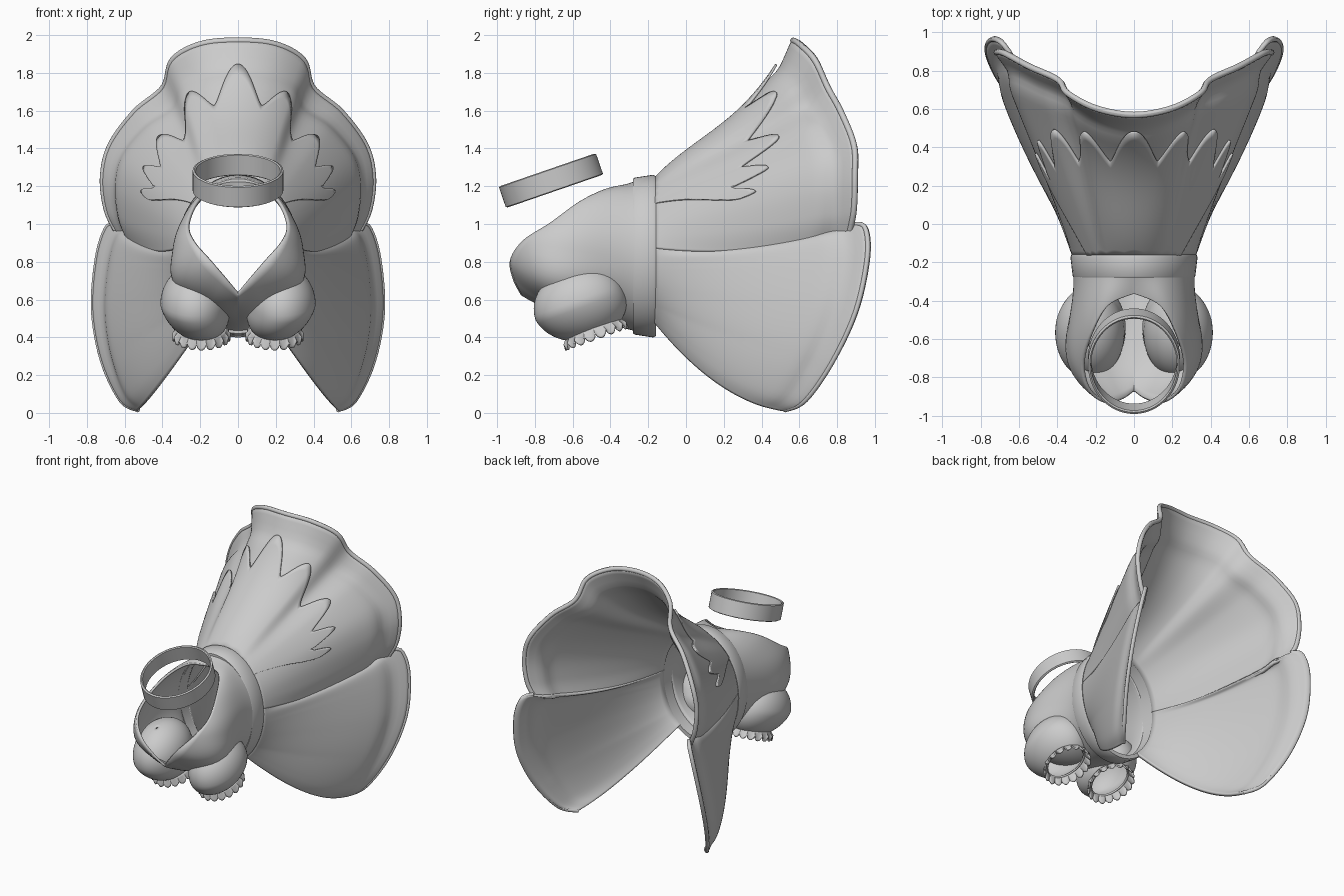
import bpy, bmesh, math
from mathutils import Vector, Matrix

cube = bpy.data.objects.get("Cube")
if cube:
    bpy.data.objects.remove(cube, do_unlink=True)

grey = bpy.data.materials.new("cloth_grey")
grey.use_nodes = True
grey.diffuse_color = (0.6, 0.6, 0.6, 1)
grey.node_tree.nodes["Principled BSDF"].inputs["Base Color"].default_value = (0.6, 0.6, 0.6, 1)


def loft(name, rows, closed=False, thick=0.0, matrix=None):
    """Skin a list of equally long point rows; optionally close each row and thicken."""
    bm = bmesh.new()
    grid = [[bm.verts.new(p) for p in row] for row in rows]
    n = len(grid[0])
    for r0, r1 in zip(grid, grid[1:]):
        for i in range(n if closed else n - 1):
            j = (i + 1) % n
            bm.faces.new((r0[i], r0[j], r1[j], r1[i]))
    bmesh.ops.remove_doubles(bm, verts=bm.verts, dist=1e-5)
    if matrix:
        bm.transform(matrix)
    bmesh.ops.recalc_face_normals(bm, faces=bm.faces)
    mesh = bpy.data.meshes.new(name)
    bm.to_mesh(mesh)
    bm.free()
    mesh.materials.append(grey)
    ob = bpy.data.objects.new(name, mesh)
    bpy.context.collection.objects.link(ob)
    if thick:
        mod = ob.modifiers.new("thickness", "SOLIDIFY")
        mod.thickness = thick
        mod.offset = 0
    bpy.ops.object.select_all(action="DESELECT")
    ob.select_set(True)
    bpy.context.view_layer.objects.active = ob
    bpy.ops.object.shade_smooth_by_angle(angle=math.radians(40))


def sample(keys, a):
    """Smooth interpolation of (angle, values) keys."""
    i = max(k for k in range(len(keys) - 1) if keys[k][0] <= a or k == 0)
    p = [Vector(keys[min(max(i + d, 0), len(keys) - 1)][1]) for d in (-1, 0, 1, 2)]
    t = (a - keys[i][0]) / (keys[i + 1][0] - keys[i][0])
    m0, m1 = (p[2] - p[0]) / 2, (p[3] - p[1]) / 2
    return (p[1] * (2*t**3 - 3*t*t + 1) + m0 * (t**3 - 2*t*t + t)
            + p[2] * (3*t*t - 2*t**3) + m1 * (t**3 - t*t))


def surf(keys, y0, a, u, lift=0.0, lip=0.0, skew=1, sag=0.0):
    """Point between the waist ellipse (u=0) and the outer rim (u=1), mirrored for negative a."""
    x, y, z, bow = sample(keys, abs(a))
    r = math.radians(abs(a))
    radial = Vector((math.sin(r), 0, math.cos(r)))
    base = Vector((0.31 * radial.x, y0, 0.83 + 0.395 * radial.z))
    p = base.lerp(Vector((x, y, z)), u)
    arch = 4 * u * (1 - u)
    p += radial * (bow * arch * u ** skew + lift - lip * math.exp(-((u - 0.9) / 0.06) ** 2))
    p.z -= sag * arch * math.exp(-((abs(a) - 84) / 12) ** 2)
    if a < 0:
        p.x = -p.x
    return p


def spread(lo, hi, n):
    return [lo + (hi - lo) * i / n for i in range(n + 1)]


def tube(name, pts, radius):
    cu = bpy.data.curves.new(name, "CURVE")
    cu.dimensions = "3D"
    cu.bevel_depth = radius
    cu.bevel_resolution = 3
    cu.use_fill_caps = True
    sp = cu.splines.new("POLY")
    sp.points.add(len(pts) - 1)
    for q, p in zip(sp.points, pts):
        q.co = (*p, 1)
    cu.materials.append(grey)
    bpy.context.collection.objects.link(bpy.data.objects.new(name, cu))


# Skirt: (angle from the top, rim x, y, z and bow)
upper = [(-12, (-.2, .61, 1.965, -.17)), (0, (0, .575, 1.985, -.18)), (12, (.2, .61, 1.965, -.17)),
         (24, (.35, .69, 1.88, -.13)), (32, (.4, .76, 1.73, -.08)), (42, (.55, .83, 1.6, -.03)),
         (54, (.68, .9, 1.42, 0)), (64, (.72, .905, 1.25, 0)), (75, (.7, .9, 1.08, 0)),
         (84, (.65, .88, .97, -.01))]
lower = [(84, (.65, .9, 1.0, -.015)), (90, (.7, .96, .98, 0)), (100, (.75, .97, .82, 0)),
         (115, (.77, .91, .54, .02)), (130, (.72, .785, .27, .06)), (140, (.62, .64, .065, .1)),
         (148, (.53, .53, .015, .12))]
us = spread(0, 1, 32)
angles = spread(-84, 84, 112)
loft("skirt_upper", [[surf(upper, -.17, a, u, 0, .03, sag=.055) for a in angles] for u in us],
     thick=.022)
tube("skirt_upper_hem", [surf(upper, -.17, a, .99) for a in angles], .016)
for side, sx in (("left", 1), ("right", -1)):
    angles = spread(84, 148, 48)
    loft("skirt_lower_" + side,
         [[surf(lower, -.17, sx * a, u, 0, .025 * min(1, (148 - a) / 16), 0, .055)
           for a in angles] for u in us], thick=.022)
    tube("skirt_lower_hem_" + side, [surf(lower, -.17, sx * a, .99, skew=0) for a in angles], .013)

# Feathered overlay: (angle, length) of each tip and valley
tips = [(0, .87), (11, .64), (21, .77), (33, .53), (40, .67), (47, .45), (52, .57),
        (56, .38), (61, .5), (64, .3)]


def feather(a):
    """Rounded tips with narrow valleys."""
    for (a0, u0), (a1, u1) in zip(tips, tips[1:]):
        if a <= a1:
            low, high = min(u0, u1), max(u0, u1)
            turn = math.cos(math.pi * (a - a0) / (a1 - a0)) * (1 if u0 > u1 else -1)
            return low + (high - low) * max(0, (1 + turn) / 2) ** .7
    return tips[-1][1]


rows = []
for v in spread(0, 1, 16):
    row = []
    for a in spread(-64, 64, 256):
        u = v * feather(abs(a))
        row.append(surf(upper, -.17, a * (.74 + .26 * min(1, u / .4)), u, .012 + .02 * u))
    rows.append(row)
loft("feathered_overlay", rows, thick=.012)

# Bodice with deep V neckline: same surface, run forward from the waist
neck = [(0, (0, -.36, 1.185, 0)), (25, (.13, -.42, 1.18, .01)), (48, (.215, -.56, 1.115, .02)),
        (70, (.262, -.72, 1.0, .05)), (95, (.235, -.86, .91, .13)), (115, (.15, -.925, .81, .25)),
        (140, (.065, -.91, .71, .15)), (180, (0, -.87, .63, .05))]
loft("bodice", [[surf(neck, -.25, a, u) for a in spread(-180, 180, 96)]
                for u in spread(0, 1, 24)], thick=.016)


def ellipse(rx, ry, z, n=64, cx=0.0, cy=0.0):
    return [(cx + rx * math.cos(t), cy + ry * math.sin(t), z)
            for t in (math.tau * i / n for i in range(n))]


def band(name, profile, rx, ry, matrix):
    """Closed band from a (scale, height) profile."""
    loft(name, [ellipse(rx * s, ry * s, z) for s, z in profile + profile[:1]], True, 0, matrix)


# Waist belt, axis along y
band("waist_belt", [(.94, .06), (1.01, .06), (1.025, .045), (.99, -.05), (.975, -.06), (.93, -.06)],
     .323, .42, Matrix.Translation((0, -.22, .83)) @ Matrix.Rotation(math.radians(-90), 4, "X"))

# Floating neck band
band("neck_band", [(.93, .055), (.96, .06), (1, .055), (1, -.055), (.96, -.06), (.93, -.055)],
     .24, .272, Matrix.Translation((0, -.715, 1.23)) @ Matrix.Rotation(math.radians(19), 4, "X"))

# Puff sleeves with scalloped cuffs
for side, sx in (("left", 1), ("right", -1)):
    place = (Matrix.Scale(sx, 4, (1, 0, 0)) @ Matrix.Translation((.23, -.565, .575))
             @ Matrix.Rotation(math.radians(20), 4, "X"))
    rows = []
    for lat in spread(88, -52, 24):
        c, s = math.cos(math.radians(lat)), math.sin(math.radians(lat))
        rows.append(ellipse(.175 * c, .24 * c, .195 * s, cx=.045 * min(s, 0), cy=-.03 * min(s, 0)))
    loft("puff_sleeve_" + side, rows, True, .012, place)
    n = 144
    cuff = []
    for v in spread(0, 1, 5):
        ring = ellipse(.125 + .025 * v, .15 + .025 * v, 0, n, -.036, .025)
        cuff.append([(x, y, -.145 - v * (.03 + .032 * abs(math.sin(9 * math.tau * i / n)) ** .7))
                     for i, (x, y, z) in enumerate(ring)])
    loft("scalloped_cuff_" + side, cuff, True, .01, place)
